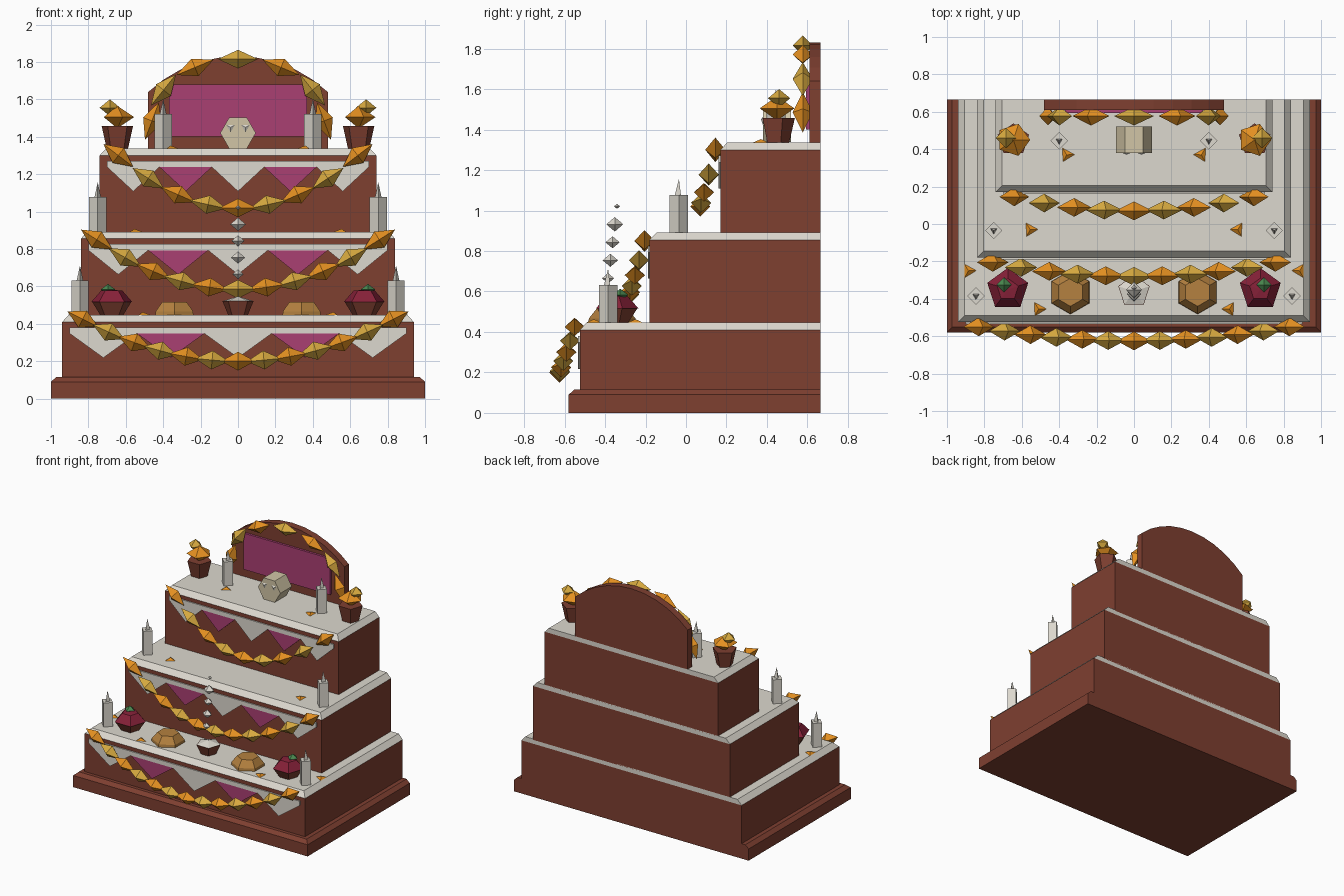
import bpy, bmesh
from math import sin, cos, pi, atan2, asin
from mathutils import Matrix, Vector

cube = bpy.data.objects.get("Cube")
if cube:
    bpy.data.objects.remove(cube, do_unlink=True)


def material(name, *rgb):
    m = bpy.data.materials.new(name)
    m.use_nodes = True
    m.diffuse_color = (*rgb, 1)
    m.node_tree.nodes["Principled BSDF"].inputs["Base Color"].default_value = (*rgb, 1)
    return m


BROWN = material("red_brown_wood", .21, .05, .03)
CLOTH = material("off_white", .72, .69, .62)
PURPLE = material("magenta_cloth", .40, .05, .17)
GOLD = material("gold_petal", .68, .40, .05)
ORANGE = material("orange_petal", .78, .28, .015)
BONE = material("bone", .64, .56, .38)
RED = material("dark_red", .24, .015, .04)
GREEN = material("leaf_green", .07, .25, .08)
BREAD = material("bread_crust", .46, .22, .05)


def finish(name, bm, mat):
    bmesh.ops.recalc_face_normals(bm, faces=bm.faces)
    mesh = bpy.data.meshes.new(name)
    bm.to_mesh(mesh)
    bm.free()
    mesh.materials.append(mat)
    ob = bpy.data.objects.new(name, mesh)
    bpy.context.collection.objects.link(ob)
    return ob


def lathe(name, mat, n, profile, loc, turn=0, rot=None):
    """Faceted solid of n sides from (radius, height) pairs."""
    bm = bmesh.new()
    rings = []
    for r, z in profile:
        count = n if r > 0 else 1
        rings.append([bm.verts.new((r * cos(turn + 2 * pi * i / n),
                                    r * sin(turn + 2 * pi * i / n), z))
                      for i in range(count)])
    for a, b in zip(rings, rings[1:]):
        for i in range(n):
            j = (i + 1) % n
            corners = [a[i % len(a)], a[j % len(a)], b[j % len(b)], b[i % len(b)]]
            bm.faces.new(list(dict.fromkeys(corners)))
    for ring in (rings[0], rings[-1]):
        if len(ring) > 2:
            bm.faces.new(ring)
    ob = finish(name, bm, mat)
    ob.matrix_world = Matrix.Translation(loc) @ (rot or Matrix())
    return ob


def diamond(name, mat, r, h, loc, n=4, rot=None):
    return lathe(name, mat, n, [(0, -h), (r, 0), (0, h)], loc, rot=rot)


def prism(name, mat, outline, y0, y1):
    """Outline in x and z, extruded from y0 to y1."""
    bm = bmesh.new()
    face = bm.faces.new([bm.verts.new((x, y0, z)) for x, z in outline])
    ext = bmesh.ops.extrude_face_region(bm, geom=[face])
    moved = [v for v in ext["geom"] if isinstance(v, bmesh.types.BMVert)]
    bmesh.ops.translate(bm, verts=moved, vec=(0, y1 - y0, 0))
    return finish(name, bm, mat)


BACK = .665


def step(name, mat, half, front, z0, z1, inset=0):
    """Block with a flush back; the top is drawn in at the front and sides."""
    bm = bmesh.new()
    bmesh.ops.create_cube(bm, size=1)
    for v in bm.verts:
        d = inset if v.co.z > 0 else 0
        v.co = ((half - d) * (1 if v.co.x > 0 else -1),
                BACK if v.co.y > 0 else front + d,
                z1 if v.co.z > 0 else z0)
    return finish(name, bm, mat)


def garland(name, points, half, r):
    """Alternating petals strung along the points."""
    for i, p in enumerate(points):
        a, b = points[max(i - 1, 0)], points[min(i + 1, len(points) - 1)]
        rot = Matrix.Rotation(atan2(b.x - a.x, b.z - a.z), 4, 'Y')
        diamond(f"{name}_petal", GOLD if i % 2 else ORANGE, r, half, p, rot=rot)


# Plinth
step("plinth", BROWN, 1, -.58, 0, .09)
step("plinth_bevel", BROWN, 1, -.58, .09, .115, .028)

# Tiers: half width, front, bottom, top, garland count, end x, low z, end z
tiers = [("lower", .94, -.525, .115, .41, 13, .83, .2, .425),
         ("middle", .84, -.18, .44, .855, 11, .755, .585, .85),
         ("upper", .74, .17, .885, 1.3, 9, .64, 1.02, 1.3)]
for name, half, front, z0, z1, count, end, low, high in tiers:
    step(name + "_tier", BROWN, half, front, z0, z1)
    step(name + "_tier_cloth", CLOTH, half, front, z1, z1 + .037, .035)
    # Zigzag hanging
    edge, top = half - .04, z1 - .062
    prism(name + "_hanging_band", CLOTH,
          [(-edge, top), (edge, top), (edge, top + .033), (-edge, top + .033)],
          front - .009, front)
    w = edge / 5
    for k in range(-2, 3):
        x = 2 * w * k
        prism(name + "_hanging_point", PURPLE if k % 2 else CLOTH,
              [(x - w, top), (x + w, top), (x, top - .13)], front - .009, front)
    # Swag
    pts = []
    for i in range(count):
        t = 2 * i / (count - 1) - 1
        pts.append(Vector((end * t, front - .1 + .075 * t * t, low + (high - low) * t * t)))
    garland(name + "_swag", pts, .1 if count < 13 else .092, .05)

# Arched backboard with panel and garland
R, rise = .7, .19
span = asin(.48 / R)
arc = [(R * sin(span * (1 - k / 5)), 1.83 - R + R * cos(span * (1 - k / 5))) for k in range(11)]
prism("backboard", BROWN, [(-.48, 1.335), (.48, 1.335)] + arc, .61, BACK)
prism("backboard_panel", PURPLE, [(-.37, 1.4), (.37, 1.4), (.37, 1.68), (-.37, 1.68)], .593, .612)
garland("arch", [Vector((-.46 * cos(pi * i / 6), .577, 1.485 + .33 * sin(pi * i / 6)))
                 for i in range(7)], .107, .05)

# Skull with eye sockets
to_front = Matrix.Rotation(pi / 2, 4, 'X')
lathe("skull", BONE, 6, [(.095, -.07), (.095, .07)], (0, .45, 1.42), rot=to_front)
for s in (-1, 1):
    lathe("eye_socket", CLOTH, 3, [(.026, 0), (0, .009)], (s * .04, .38, 1.45), -pi / 2, to_front)

top1, top2, top3 = (t[4] + .037 for t in tiers)
for s in (-1, 1):
    # Candles
    for x, y, z in ((.4, .445, top3), (.75, -.035, top2), (.845, -.385, top1)):
        lathe("candle", CLOTH, 4, [(.046, 0), (.046, .185)], (s * x, y, z))
        lathe("candle_flame", CLOTH, 3, [(.02, 0), (0, .08)], (s * x, y, z + .185), -pi / 2)

    # Flower pots
    lathe("flower_pot", BROWN, 5, [(.06, 0), (.088, .12)], (s * .645, .45, top3), pi / 2)
    diamond("flower_lower", ORANGE, .09, .06, (s * .645, .45, 1.505), 5)
    diamond("flower_upper", GOLD, .055, .045, (s * .685, .46, 1.555))

    # Fruit bowls
    fruit = (s * .675, -.35, top1)
    lathe("fruit_bowl", BROWN, 5, [(.065, 0), (.11, .07)], fruit, pi / 2)
    lathe("fruit", RED, 5, [(.115, .07), (.06, .13), (0, .135)], fruit, pi / 2)
    diamond("fruit_leaf", GREEN, .04, .03, (s * .695, -.325, .583))

    # Bread
    lathe("bread", BREAD, 6, [(.117, 0), (.115, .02), (.075, .07)],
          (s * .34, -.365, top1), pi / 2)

    # Loose petals
    for x, y, z in ((.36, .37, top3), (.555, -.03, top2), (.885, -.25, top1), (.51, -.455, top1)):
        lathe("loose_petal", ORANGE, 3, [(.042, 0), (0, .016)], (s * x, y, z), pi / 6 + s * .5)

# Incense bowl and rising smoke
lathe("incense_bowl", BROWN, 5, [(.055, 0), (.088, .075)], (0, -.36, top1), pi / 2)
lathe("incense_ash", CLOTH, 5, [(.085, .075), (0, .1)], (0, -.36, top1), pi / 2)
for i, r in enumerate((.03, .038, .035, .042, .015)):
    diamond("smoke_puff", CLOTH, r, r * .85, (0, -.385 + .011 * i, .665 + .089 * i))
